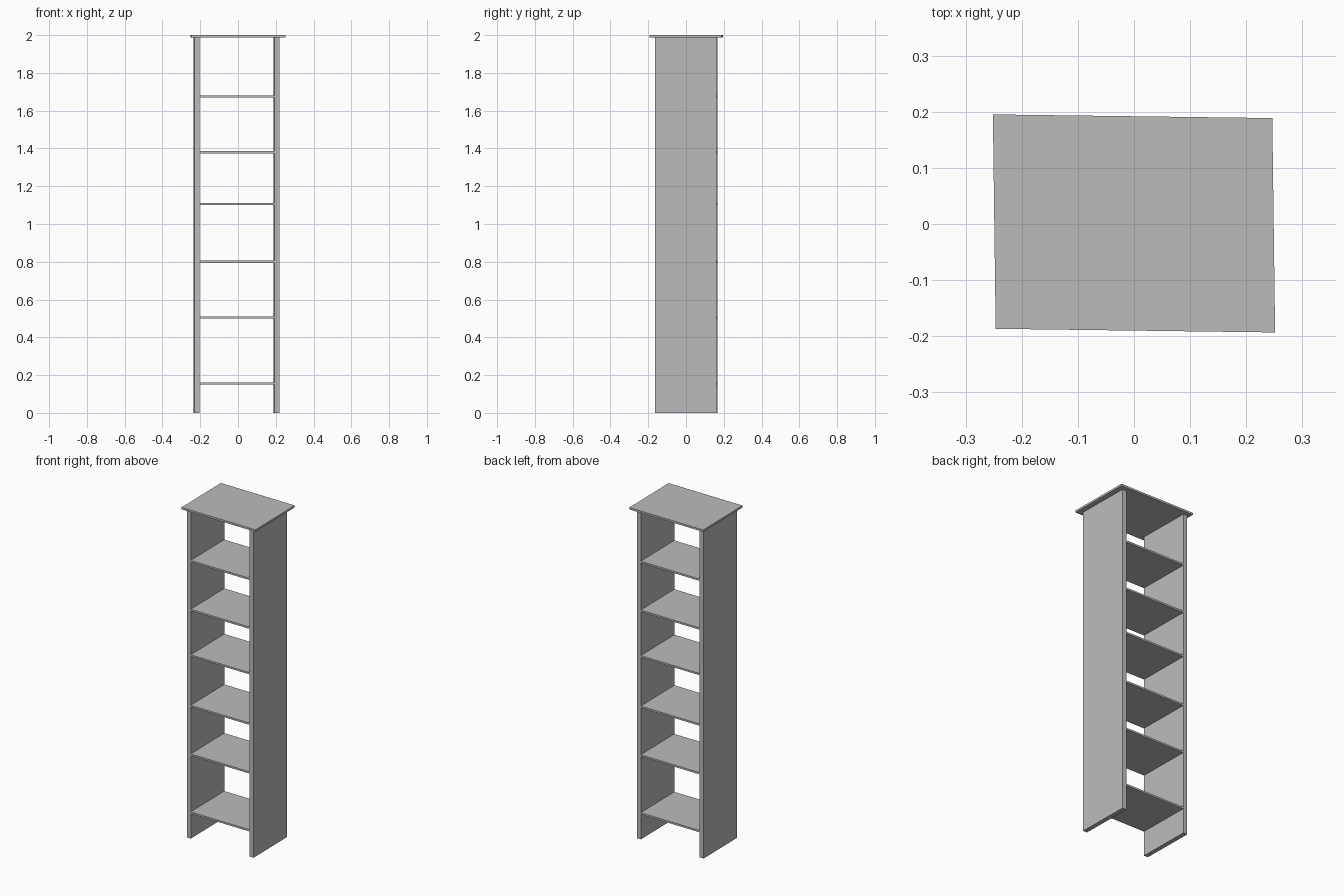
import bpy
import bmesh
from mathutils import Matrix, Vector

cube = bpy.data.objects.get("Cube")
if cube:
    bpy.data.objects.remove(cube, do_unlink=True)

# One plain grey for the whole bookcase
GREY = (0.5, 0.5, 0.5, 1)
grey = bpy.data.materials.new("plain_grey")
grey.use_nodes = True
grey.diffuse_color = GREY
grey.node_tree.nodes["Principled BSDF"].inputs["Base Color"].default_value = GREY

# The boards are very slightly skewed in plan
SKEW = -0.013
skew = Matrix.Identity(4)
skew[0][1] = skew[1][0] = SKEW


def board(name, x, z, half_depth):
    """Skewed board between x and z limits, centred in depth."""
    bm = bmesh.new()
    bmesh.ops.create_cube(bm, size=1)
    bmesh.ops.scale(bm, vec=Vector((x[1] - x[0], 2 * half_depth, z[1] - z[0])), verts=bm.verts)
    bmesh.ops.translate(bm, vec=Vector((sum(x) / 2, 0.001, sum(z) / 2)), verts=bm.verts)
    bmesh.ops.transform(bm, matrix=skew, verts=bm.verts)
    mesh = bpy.data.meshes.new(name)
    bm.to_mesh(mesh)
    bm.free()
    mesh.materials.append(grey)
    bpy.context.collection.objects.link(bpy.data.objects.new(name, mesh))


TOP_Z = 1.988
DEPTH = 0.163
INNER = (-0.206, 0.191)
THICK = 0.027

# Side panels
board("right_panel", (INNER[0] - THICK, INNER[0]), (0, TOP_Z), DEPTH)
board("left_panel", (INNER[1], INNER[1] + THICK), (0, TOP_Z), DEPTH)

# Overhanging top
board("top_board", (-0.249, 0.249), (TOP_Z, 2), 0.191)

# Shelves, flush with the panels
for i, z in enumerate((0.156, 0.506, 0.8, 1.105, 1.38, 1.675), 1):
    board(f"shelf_{i}", INNER, (z - 0.0055, z + 0.0055), DEPTH)
